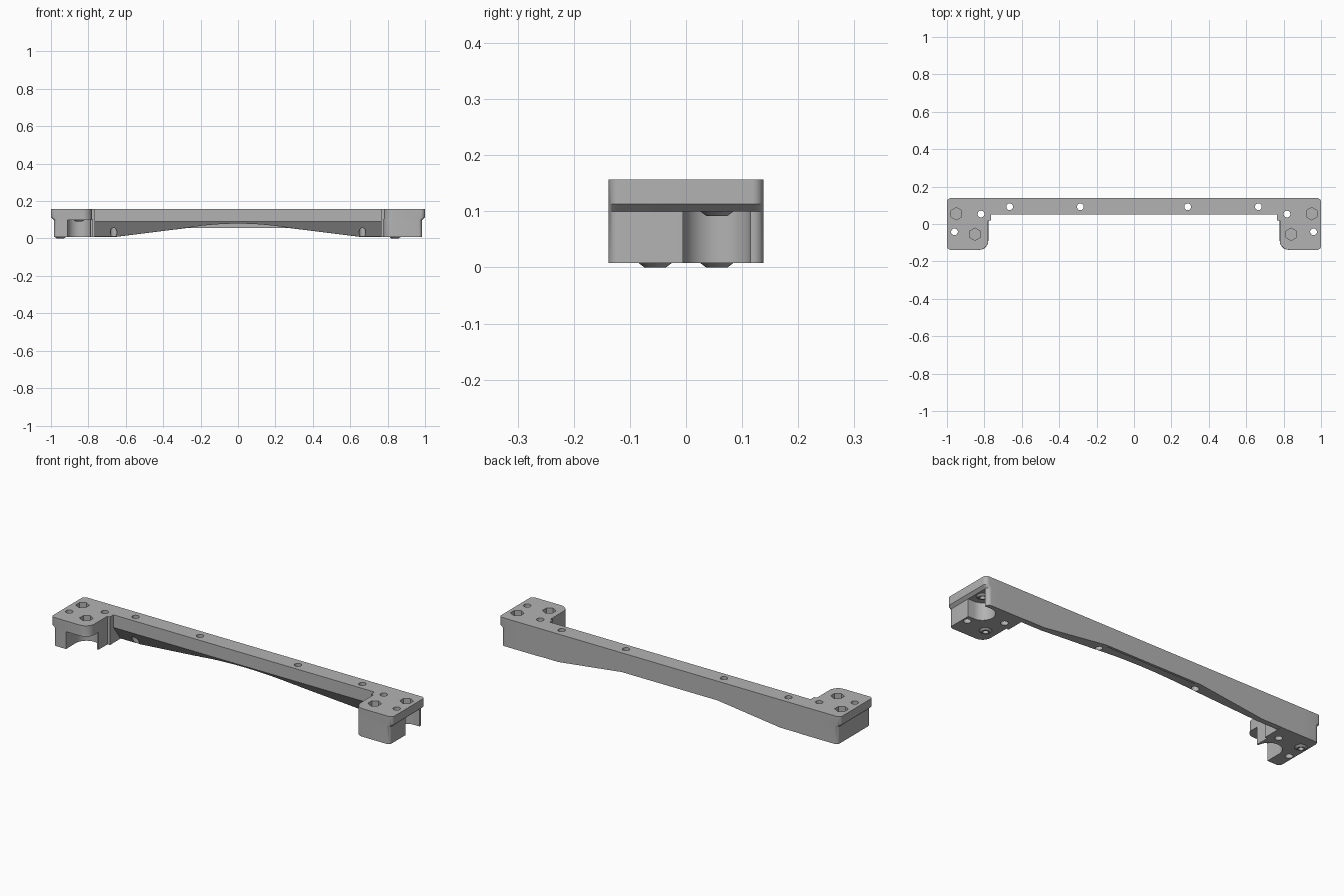
import bpy, bmesh
from math import pi, sin, cos
from mathutils import Vector

cube = bpy.data.objects.get("Cube")
if cube:
    bpy.data.objects.remove(cube, do_unlink=True)

TOP, LOW, BACK = 0.157, 0.008, 0.138

grey = bpy.data.materials.new("plain grey")
grey.use_nodes = True
grey.diffuse_color = (0.45, 0.45, 0.45, 1)
grey.node_tree.nodes["Principled BSDF"].inputs["Base Color"].default_value = grey.diffuse_color


def loft(name, loops):
    """Skin a stack of matching closed loops and cap both ends."""
    bm = bmesh.new()
    rings = [[bm.verts.new(p) for p in loop] for loop in loops]
    for a, b in zip(rings, rings[1:]):
        for i in range(len(a)):
            j = (i + 1) % len(a)
            bm.faces.new((a[i], a[j], b[j], b[i]))
    bm.faces.new(rings[0])
    bm.faces.new(rings[-1])
    bmesh.ops.recalc_face_normals(bm, faces=bm.faces)
    mesh = bpy.data.meshes.new(name)
    bm.to_mesh(mesh)
    bm.free()
    mesh.materials.append(grey)
    ob = bpy.data.objects.new(name, mesh)
    bpy.context.collection.objects.link(ob)
    return ob


def ring(x, y, z, r, sides):
    return [(x + r * cos(2 * pi * i / sides), y + r * sin(2 * pi * i / sides), z)
            for i in range(sides)]


def post(name, x, y, z0, z1, r0, r1=None, sides=32):
    return loft(name, [ring(x, y, z0, r0, sides), ring(x, y, z1, r1 or r0, sides)])


def box(name, x0, x1, y0, y1, z0, z1):
    return loft(name, [[(x0, y0, z), (x1, y0, z), (x1, y1, z), (x0, y1, z)] for z in (z0, z1)])


def combine(base, other, operation):
    """Apply a boolean and drop the tool object."""
    mod = base.modifiers.new("combine", "BOOLEAN")
    mod.object, mod.operation, mod.solver = other, operation, "EXACT"
    bpy.context.view_layer.objects.active = base
    bpy.ops.object.modifier_apply(modifier=mod.name)
    bpy.data.objects.remove(other, do_unlink=True)


def rounded(corners, steps=8):
    """Outline from (x, y, radius) corners, all rounded corners square."""
    out = []
    for i, (x, y, r) in enumerate(corners):
        p = Vector((x, y))
        if not r:
            out.append(p)
            continue
        a = (Vector(corners[i - 1][:2]) - p).normalized()
        b = (Vector(corners[(i + 1) % len(corners)][:2]) - p).normalized()
        centre = p + (a + b) * r
        for k in range(steps + 1):
            t = pi / 2 * k / steps
            out.append(centre - b * r * cos(t) - a * r * sin(t))
    return out


# Beam: sloped front underside, raised in the middle, thin lip at the back
def beam_section(x):
    u = abs(x)
    lip = 0.055 - 0.046 * min(max((u - 0.28) / 0.37, 0), 1)
    under = lip + 0.0005 + 0.024 * max(0, 1 - (u / 0.28) ** 2)
    slope_end = 0.05 + (0.09 - under) * 0.725
    return [(x, y, z) for y, z in (
        (BACK, TOP), (0.05, TOP), (0.05, 0.09), (slope_end, under),
        (0.125, under), (0.125, lip), (BACK, lip))]


stations = [-0.9, -0.65] + [0.28 * i / 10 for i in range(-10, 11)] + [0.65, 0.9]
bracket = loft("mounting_bracket", [beam_section(x) for x in stations])

# Feet: rounded blocks whose lower half is drawn in at the outer end
INNER = 0.765
outline = rounded([(1, BACK, 0.02), (1, -BACK, 0.02), (0.78, -BACK, 0.05),
                   (0.78, 0.02, 0), (INNER, 0.02, 0), (INNER, BACK, 0)])
for side in (-1, 1):
    layers = [(LOW, 0.936), (0.1, 0.936), (0.113, 1), (TOP, 1)]
    foot = loft("foot", [[(side * (INNER + (p.x - INNER) * s), p.y, z) for p in outline]
                         for z, s in layers])
    combine(bracket, foot, "UNION")

# Open pockets under the plate: left one opens sideways, right one forwards
combine(bracket, post("pocket_round", 0.95, 0.055, -0.05, 0.1, 0.06, sides=48), "DIFFERENCE")
combine(bracket, box("pocket_mouth", 0.95, 1.1, -0.005, 0.115, -0.05, 0.1), "DIFFERENCE")
combine(bracket, post("pocket_round", -0.85, -0.055, -0.05, 0.1, 0.062, sides=48), "DIFFERENCE")
combine(bracket, box("pocket_mouth", -0.912, -0.7, -0.3, -0.055, -0.05, 0.1), "DIFFERENCE")

# Bolt positions: tapered boss below, bore, hexagonal nut recess above
bolts = [(0.95, 0.055, 0.1), (0.84, -0.055, LOW), (-0.95, 0.055, LOW), (-0.85, -0.055, 0.1)]
for x, y, face in bolts:
    combine(bracket, post("boss", x, y, face - 0.008, face + 0.001, 0.019, 0.031), "UNION")
    combine(bracket, post("bore", x, y, face - 0.03, 0.111, 0.013), "DIFFERENCE")
    hexagon = [[(x + r * sin(pi * i / 3), y + r * cos(pi * i / 3), z) for i in range(6)]
               for z, r in ((0.117, 0.033), (0.2, 0.033))]
    combine(bracket, loft("nut_recess", hexagon), "DIFFERENCE")

# Through holes in feet and beam
for x, y in ((0.96, -0.042), (0.818, 0.053), (0.665, 0.092), (0.287, 0.092)):
    for side in (-1, 1):
        combine(bracket, post("screw_hole", side * x, y, -0.1, 0.3, 0.018), "DIFFERENCE")

bpy.ops.object.select_all(action="DESELECT")
bracket.select_set(True)
bpy.context.view_layer.objects.active = bracket
bpy.ops.object.shade_smooth_by_angle(angle=pi / 6)
